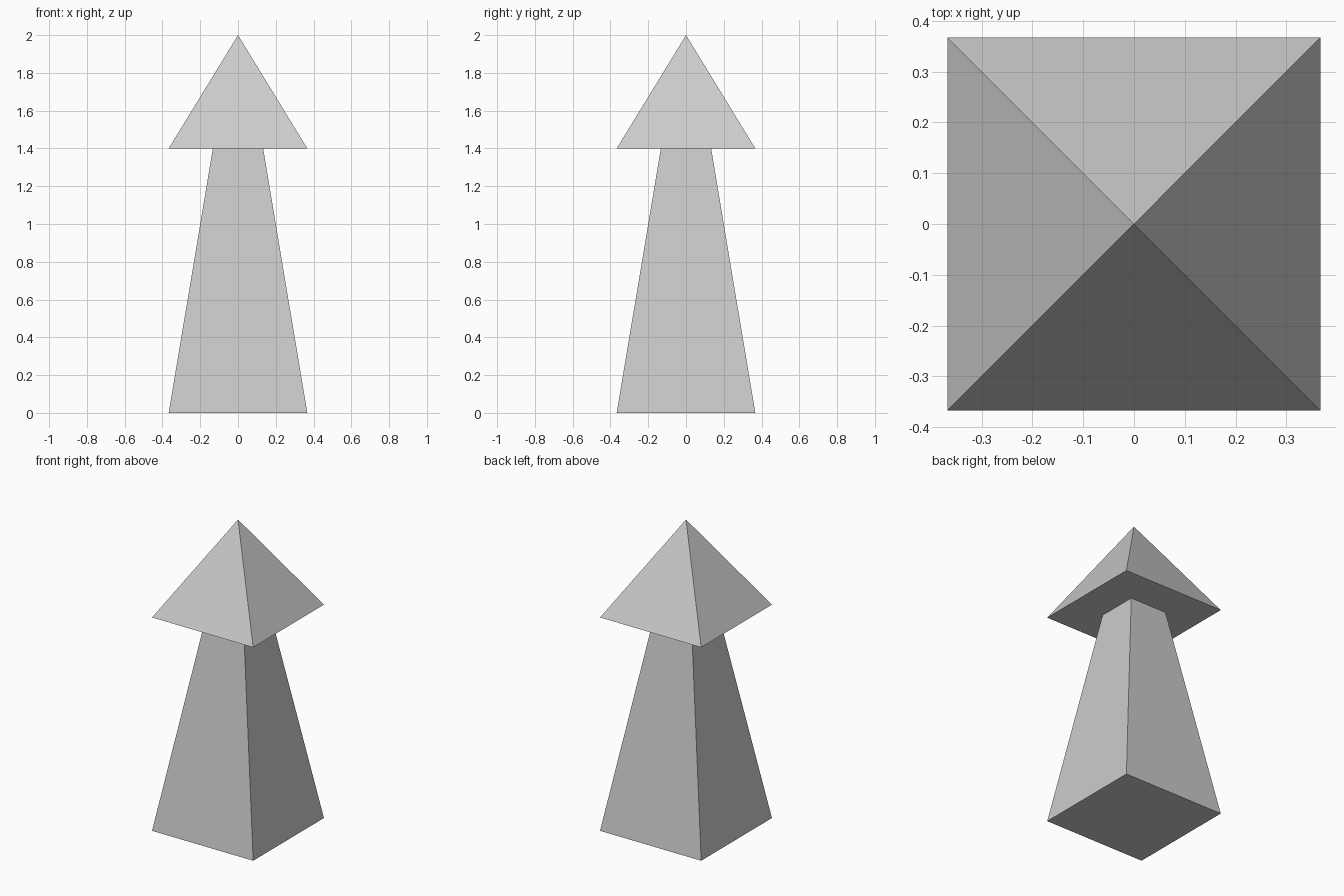
import bpy
import math

if "Cube" in bpy.data.objects:
    bpy.data.objects.remove(bpy.data.objects["Cube"])


def square_frustum(name, half_bottom, half_top, z0, z1):
    """Four-sided flat-faced cone, with its sides aligned to x and y."""
    bpy.ops.mesh.primitive_cone_add(
        vertices=4,
        radius1=half_bottom * math.sqrt(2),
        radius2=half_top * math.sqrt(2),
        depth=z1 - z0,
        location=(0, 0, (z0 + z1) / 2),
        rotation=(0, 0, math.pi / 4),
    )
    obj = bpy.context.object
    obj.name = name
    bpy.ops.object.transform_apply(location=True, rotation=True, scale=True)
    return obj


# Tapered shaft
square_frustum("shaft", 0.367, 0.133, 0.0, 1.4)

# Overhanging pyramid cap
square_frustum("pyramid_cap", 0.367, 0.0, 1.4, 2.0)
